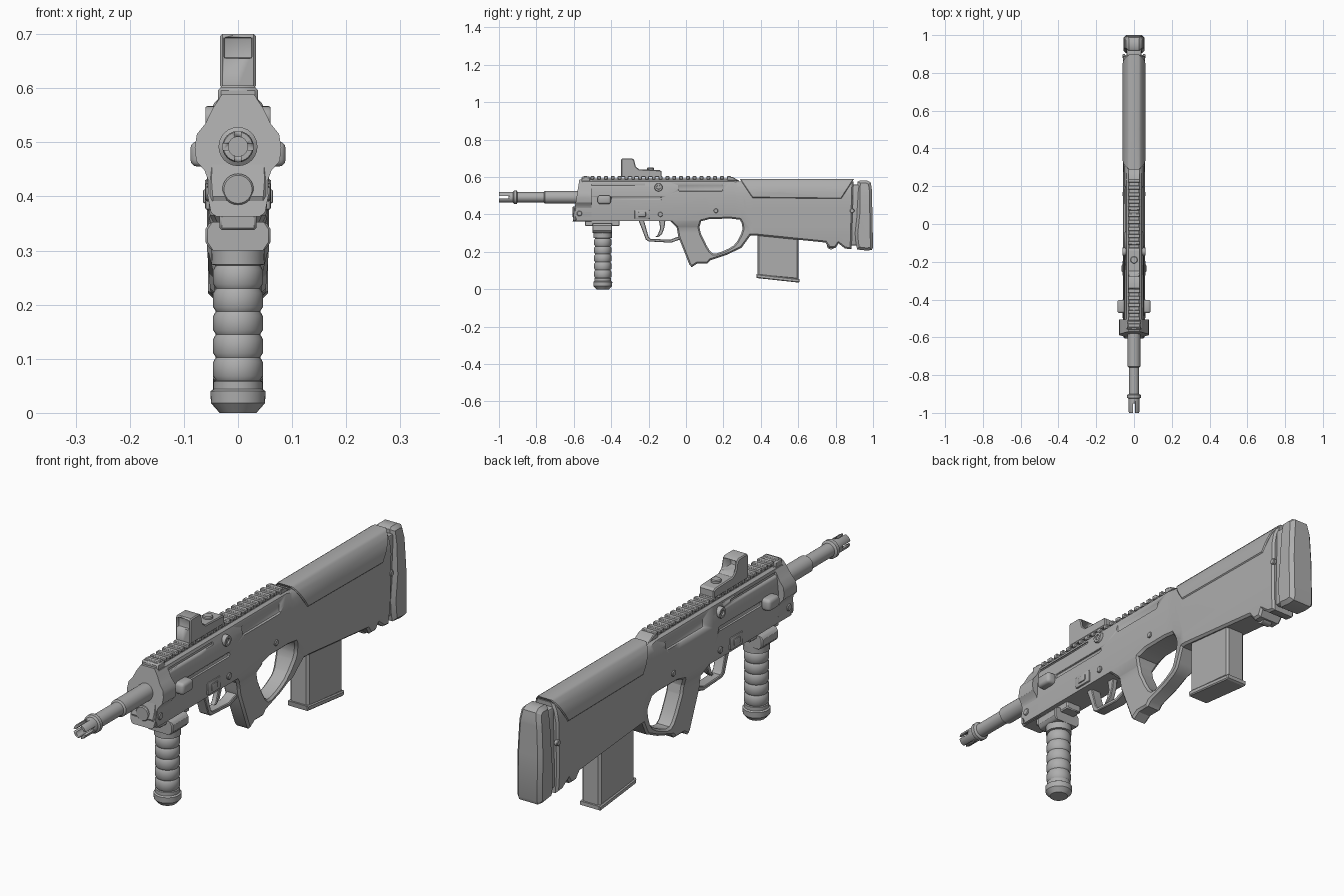
import bpy, bmesh, math
from mathutils import Vector, Matrix

if "Cube" in bpy.data.objects:
    bpy.data.objects.remove(bpy.data.objects["Cube"])

grey = bpy.data.materials.new("gunmetal_grey")
grey.diffuse_color = (0.42, 0.42, 0.42, 1)
grey.use_nodes = True
grey.node_tree.nodes["Principled BSDF"].inputs["Base Color"].default_value = grey.diffuse_color


def finish(bm, name, angle=32):
    bmesh.ops.recalc_face_normals(bm, faces=bm.faces)
    me = bpy.data.meshes.new(name)
    bm.to_mesh(me)
    bm.free()
    me.materials.append(grey)
    ob = bpy.data.objects.new(name, me)
    bpy.context.collection.objects.link(ob)
    bpy.ops.object.select_all(action='DESELECT')
    bpy.context.view_layer.objects.active = ob
    ob.select_set(True)
    bpy.ops.object.shade_smooth_by_angle(angle=math.radians(angle))
    return ob


def lerp(table, z):
    """Piecewise linear lookup in ascending (z, value) pairs."""
    for (a, u), (b, v) in zip(table, table[1:]):
        if z <= b:
            t = max(0, (z - a) / (b - a))
            return u + (v - u) * t
    return table[-1][1]


def chaikin(pts):
    out = []
    for a, b in zip(pts, pts[1:] + pts[:1]):
        a, b = Vector(a), Vector(b)
        out += [tuple(a.lerp(b, .22)), tuple(a.lerp(b, .78))]
    return out


def shell(name, outline, width, r=.006, hole=None, zcuts=(), ycuts=()):
    """Symmetric slab from a (y, z) side outline, half width given by width(y, z)."""
    bm = bmesh.new()
    for loop in [outline] + ([hole] if hole else []):
        vs = [bm.verts.new((0, y, z)) for y, z in loop]
        for a, b in zip(vs, vs[1:] + vs[:1]):
            bm.edges.new((a, b))
    bmesh.ops.triangle_fill(bm, edges=bm.edges[:], use_beauty=True, normal=(1, 0, 0))
    bmesh.ops.inset_region(bm, faces=bm.faces[:], thickness=r, use_boundary=True, use_even_offset=True)
    for vals, axis in ((zcuts, 2), (ycuts, 1)):
        for c in vals:
            co, no = Vector(), Vector()
            co[axis], no[axis] = c, 1
            bmesh.ops.bisect_plane(bm, geom=bm.verts[:] + bm.edges[:] + bm.faces[:],
                                   plane_co=co, plane_no=no)
    rim = [e for e in bm.edges if e.is_boundary]
    for v in bm.verts:
        v.co.x = width(v.co.y, v.co.z) - (r if v.is_boundary else 0)
    new = bmesh.ops.extrude_edge_only(bm, edges=rim)["geom"]
    for v in new:
        if isinstance(v, bmesh.types.BMVert):
            v.co.x = 0
    bmesh.ops.mirror(bm, geom=bm.verts[:] + bm.edges[:] + bm.faces[:], axis='X', merge_dist=1e-5)
    bmesh.ops.remove_doubles(bm, verts=bm.verts, dist=1e-5)
    return finish(bm, name)


def lathe(name, pts, centre, axis='Z', n=24):
    """Revolve (radius, height) points; height runs along the axis."""
    bm = bmesh.new()
    vs = [bm.verts.new((p, 0, h)) for p, h in pts]
    es = [bm.edges.new(e) for e in zip(vs, vs[1:])]
    bmesh.ops.spin(bm, geom=vs + es, cent=(0, 0, 0), axis=(0, 0, 1), angle=math.tau, steps=n)
    bmesh.ops.remove_doubles(bm, verts=bm.verts, dist=1e-5)
    rot = {'Z': Matrix(), 'Y': Matrix.Rotation(-math.pi / 2, 4, 'X'),
           'X': Matrix.Rotation(math.pi / 2, 4, 'Y'), '-X': Matrix.Rotation(-math.pi / 2, 4, 'Y')}[axis]
    bm.transform(Matrix.Translation(centre) @ rot)
    return finish(bm, name)


def box(name, x, y, z, bevel=0.0, seg=2):
    """Box from (min, max) ranges."""
    bm = bmesh.new()
    bmesh.ops.create_cube(bm, size=1)
    for v in bm.verts:
        v.co = [(a + b) / 2 + c * (b - a) for (a, b), c in zip((x, y, z), v.co)]
    if bevel:
        bmesh.ops.bevel(bm, geom=bm.edges[:], offset=bevel, segments=seg, affect='EDGES', profile=.5)
    return finish(bm, name, 40)


def cut(ob, cutters):
    for c in cutters:
        c.hide_render = True
        m = ob.modifiers.new("cut", 'BOOLEAN')
        m.operation, m.object, m.solver = 'DIFFERENCE', c, 'EXACT'
        bpy.context.view_layer.objects.active = ob
        bpy.ops.object.modifier_apply(modifier=m.name)
        bpy.data.objects.remove(c)


# Receiver, grip and stock in one shell with a thumbhole
FRONT = [(.12, .034), (.33, .036), (.365, .052), (.43, .057), (.5, .054), (.545, .049), (.585, .036)]
STOCK = [(.21, .05), (.3, .057), (.5, .058), (.55, .05), (.58, .035)]


def body_width(y, z):
    t = min(1, max(0, (y - .27) / .08))
    return lerp(FRONT, z) * (1 - t) + lerp(STOCK, z) * t


outline = [(-.56, .585), (.25, .585), (.285, .577), (.895, .577), (.885, .214), (.85, .218), (.815, .245),
           (.80, .222), (.765, .222), (.745, .25), (.37, .288), (.345, .288), (.297, .222), (.22, .185),
           (.13, .155), (.115, .138), (.06, .138), (.03, .118), (.018, .132), (-.04, .278), (-.05, .33),
           (-.085, .365), (-.59, .365), (-.605, .40)]
hole = chaikin([(.085, .376), (.285, .378), (.30, .35), (.302, .31), (.265, .24), (.215, .21), (.15, .187),
                (.122, .21), (.068, .32)])
body = shell("receiver_and_stock", outline, body_width, .008, hole,
             (.3, .33, .365, .43, .5, .545), (-.3, -.1, .1, .27, .31, .35, .6))
pockets = []
for s in (-1, 1):
    def side(a, b):
        return tuple(sorted((s * a, s * b)))
    pockets += [box("pocket_cutter", side(.041, .1), (-.045, .2), (.522, .566), .012, 2),
                box("groove_cutter", side(.038, .1), (-.53, -.22), (.555, .566)),
                box("slot_cutter", side(.047, .1), (-.40, -.13), (.476, .494), .006)]
cut(body, pockets)

# Cheek piece over the stock
CHEEK = [(.48, .062), (.52, .061), (.55, .055), (.572, .044), (.59, .028)]
shell("cheek_piece", [(.288, .589), (.898, .589), (.83, .484), (.355, .489)],
      lambda y, z: lerp(CHEEK, z), .004, None, (.52, .55, .562, .572, .581), (.5,))

# Butt pad
PAD = [(.21, .055), (.4, .056), (.52, .05), (.585, .04)]
shell("butt_pad", [(.918, .575), (.93, .582), (.968, .582), (.988, .57), (.994, .53), (1, .225), (.994, .21),
                   (.965, .207), (.915, .213), (.908, .25), (.904, .30), (.915, .40)],
      lambda y, z: lerp(PAD, z), .014, None, (.4, .46, .52, .555))
box("butt_neck", (-.04, .04), (.87, .93), (.235, .56), .01)

# Front collar, seen from the front, with its face leaning forward at the bottom
half = [(.03, .588), (.047, .562), (.06, .535), (.076, .515), (.08, .49), (.077, .465), (.062, .448),
        (.055, .43), (.056, .40), (.05, .37), (.04, .363)]
bm = bmesh.new()
face = bm.faces.new([bm.verts.new((x, -.57 - (.588 - z) * .16, z))
                     for x, z in half + [(-x, z) for x, z in half[::-1]]])
ext = bmesh.ops.extrude_face_region(bm, geom=[face])["geom"]
for v in ext:
    if isinstance(v, bmesh.types.BMVert):
        v.co.y = -.505
finish(bm, "front_collar")

# Barrel with open slotted muzzle, and gas plug
barrel = lathe("barrel", [(0, -.90), (.018, -.90), (.018, -1), (.027, -1), (.029, -.995), (.029, -.925),
                          (.036, -.92), (.036, -.905), (.027, -.90), (.027, -.76), (.034, -.755),
                          (.034, -.54), (0, -.54)], (0, 0, .492), 'Y')
cut(barrel, [box("slot_cutter", (-.006, .006), (-1.01, -.95), (.44, .54)),
             box("slot_cutter", (-.05, .05), (-1.01, -.95), (.486, .498))])
lathe("gas_plug", [(0, -.606), (.026, -.606), (.029, -.602), (.029, -.55), (0, -.55)], (0, 0, .413), 'Y')

# Top rail with teeth, and end blocks
box("rail_base", (-.026, .026), (-.553, .255), (.575, .593))
for i in range(22):
    y = -.548 + i * .0365
    box("rail_tooth", (-.032, .032), (y, y + .021), (.588, .605), .003, 1)
box("rail_front_block", (-.037, .037), (-.56, -.51), (.565, .602), .006, 1)
shell("rail_rear_ramp", [(.22, .60), (.25, .60), (.285, .58), (.22, .58)], lambda y, z: .033, .003)

# Reflex sight with recessed windows
sight = shell("reflex_sight", [(-.347, .60), (-.347, .693), (-.34, .70), (-.29, .70), (-.278, .693),
                               (-.268, .655), (-.25, .641), (-.14, .637), (-.13, .63), (-.13, .60)],
              lambda y, z: .033, .004)
cut(sight, [box("window_cutter", (-.026, .026), (-.40, -.335), (.655, .694), .004),
            box("window_cutter", (-.026, .026), (-.322, -.2), (.651, .692), .004)])
lathe("sight_dial", [(0, .65), (.016, .65), (.019, .646), (.019, .63)], (0, -.19, 0))

# Trigger guard and trigger
shell("trigger_guard", [(-.255, .37), (-.235, .32), (-.215, .266), (-.2, .256), (-.08, .249), (-.035, .265),
                        (-.03, .285), (-.06, .275), (-.085, .265), (-.19, .27), (-.2, .28), (-.225, .37)],
      lambda y, z: .022, .003)
shell("trigger", [(-.145, .37), (-.138, .325), (-.152, .29), (-.163, .28), (-.15, .278), (-.128, .295),
                  (-.115, .33), (-.11, .37)], lambda y, z: .011, .003)

# Magazine and floor plate
shell("magazine", [(.382, .31), (.602, .31), (.602, .05), (.382, .07)], lambda y, z: .042, .009)
shell("magazine_floor", [(.375, .08), (.378, .06), (.60, .036), (.608, .04), (.608, .055), (.39, .08)],
      lambda y, z: .046, .004)

# Lower rail, clamp and ribbed foregrip
box("lower_rail", (-.034, .034), (-.54, -.355), (.338, .37), .004, 1)
shell("grip_clamp", [(-.50, .30), (-.50, .353), (-.395, .353), (-.395, .30)],
      lambda y, z: lerp([(.30, .05), (.315, .06), (.34, .06), (.355, .05)], z), .004, None, (.315, .34))
grip = [(0, 0), (.034, 0), (.05, .018), (.051, .04), (.045, .044), (.045, .058)]
for k in range(5):
    b = .06 + k * .0425
    grip += [(.041, b), (.046, b + .008), (.046, b + .034), (.041, b + .0425)]
grip += [(.049, .274), (.05, .305), (.04, .312), (0, .312)]
lathe("foregrip", grip, (0, -.445, 0))

# Mirrored side details: knobs, screws, buttons, plates
for s, ax in ((1, 'X'), (-1, '-X')):
    def span(a, b):
        return tuple(sorted((s * a, s * b)))
    box("charging_knob", span(.04, .088), (-.472, -.402), (.455, .502), .013, 3)
    for y, z, r, x in ((-.57, .405, .014, .056), (-.137, .40, .013, .057), (.16, .42, .012, .057),
                       (.888, .42, .012, .057)):
        lathe("screw", [(0, .004), (r * .8, .004), (r, .001), (r, -.01)], (s * x, y, z), ax, 14)
    lathe("selector", [(0, .004), (.01, .004), (.011, .01), (.02, .01), (.022, .006), (.022, -.01)],
          (s * .05, -.147, .545), ax, 18)
    box("catch_frame", span(.05, .061), (-.275, -.195), (.375, .425), .005, 2)
    box("catch_button", span(.05, .065), (-.255, -.215), (.387, .413), .004, 2)

# Sling loop under the stock
lathe("sling_loop", [(.010, -.02), (.022, -.02), (.022, .02), (.010, .02), (.010, -.02)],
      (0, .775, .235), 'X', 18)
